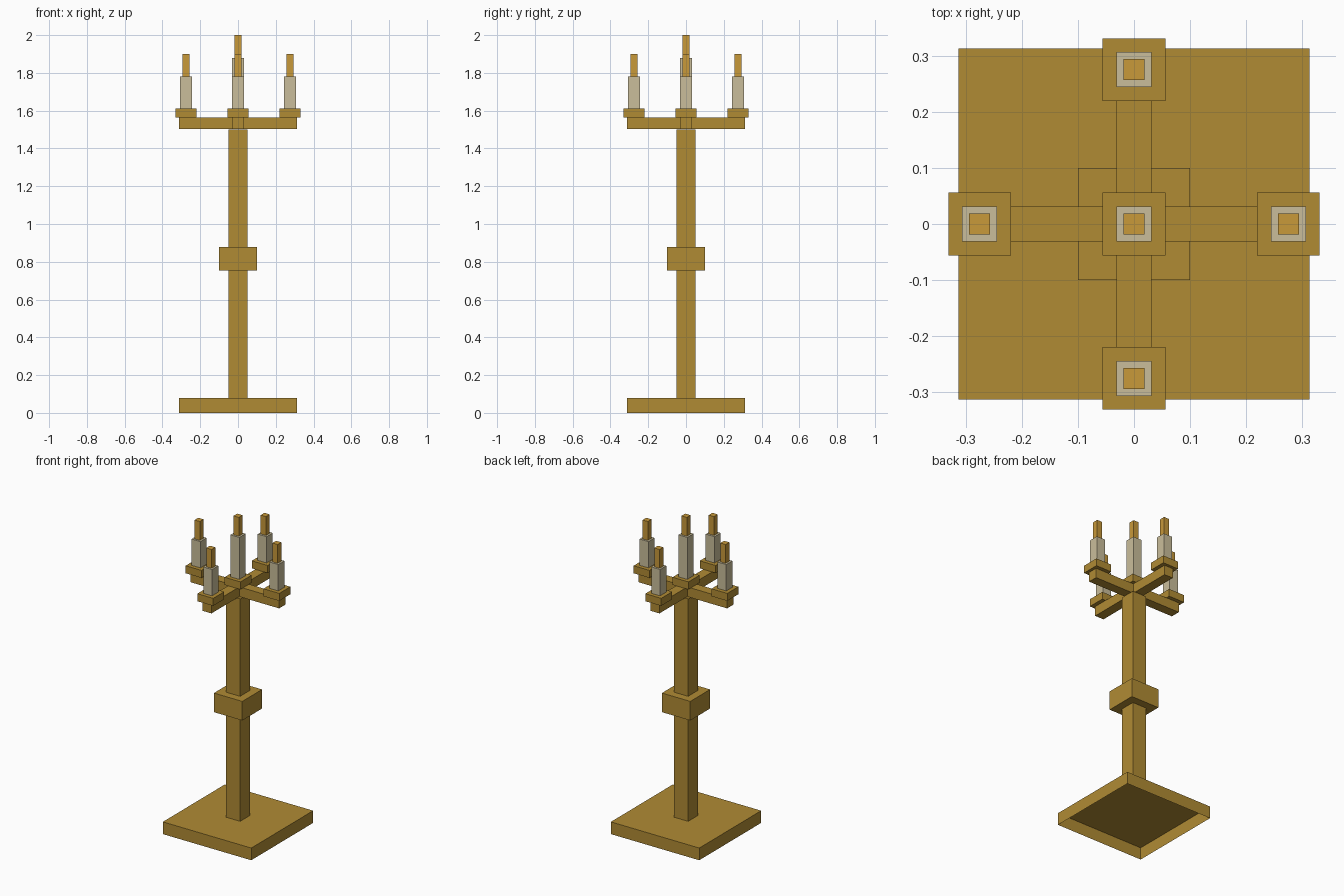
import bpy, bmesh
from mathutils import Vector

if "Cube" in bpy.data.objects:
    bpy.data.objects.remove(bpy.data.objects["Cube"])


def material(name, rgb):
    m = bpy.data.materials.new(name)
    m.diffuse_color = (*rgb, 1)
    m.use_nodes = True
    m.node_tree.nodes["Principled BSDF"].inputs["Base Color"].default_value = m.diffuse_color
    return m


BRASS = material("aged brass", (0.434, 0.258, 0.034))
WAX = material("cream wax", (0.591, 0.515, 0.328))
FLAME = material("amber flame", (0.578, 0.319, 0.042))


def box(name, x, y, z, mat, open_faces=()):
    """Box from (min, max) pairs; faces whose normal is in open_faces are left out."""
    bm = bmesh.new()
    bmesh.ops.create_cube(bm, size=1)
    for v in bm.verts:
        v.co = [(lo + hi) / 2 + c * (hi - lo) for c, (lo, hi) in zip(v.co, (x, y, z))]
    bm.normal_update()
    gone = [f for f in bm.faces if any(f.normal.dot(Vector(n)) > 0.9 for n in open_faces)]
    bmesh.ops.delete(bm, geom=gone, context='FACES')
    me = bpy.data.meshes.new(name)
    bm.to_mesh(me)
    bm.free()
    me.materials.append(mat)
    ob = bpy.data.objects.new(name, me)
    bpy.context.collection.objects.link(ob)
    return ob


def block(name, cx, cy, half, z0, z1, mat, open_faces=()):
    return box(name, (cx - half, cx + half), (cy - half, cy + half), (z0, z1), mat, open_faces)


DOWN, UP = (0, 0, -1), (0, 0, 1)

# Hollow foot, square column and its collar
block("base", 0, 0, 0.3125, 0, 0.078, BRASS, [DOWN])
block("column", 0, 0, 0.05, 0.078, 1.50, BRASS, [DOWN, UP])
block("collar", 0, 0, 0.10, 0.755, 0.877, BRASS)

# Crossed arms: one long bar and two short ones meeting it
W, L, ARM = 0.0312, 0.3125, (1.502, 1.564)
box("cross_arm", (-L, L), (-W, W), ARM, BRASS)
box("front_arm", (-W, W), (-L, -W), ARM, BRASS, [(0, 1, 0)])
box("back_arm", (-W, W), (W, L), ARM, BRASS, [(0, -1, 0)])

# Drip tray, candle and flame at each arm end and in the middle
R = 0.275
places = {"centre": (0, 0), "left": (-R, 0), "right": (R, 0), "front": (0, -R), "back": (0, R)}
for side, (cx, cy) in places.items():
    top = 1.88 if side == "centre" else 1.78
    block(side + "_tray", cx, cy, 0.056, 1.564, 1.612, BRASS)
    block(side + "_candle", cx, cy, 0.0312, 1.612, top, WAX, [DOWN])
    block(side + "_flame", cx, cy, 0.0187, top, top + 0.12, FLAME, [DOWN])
